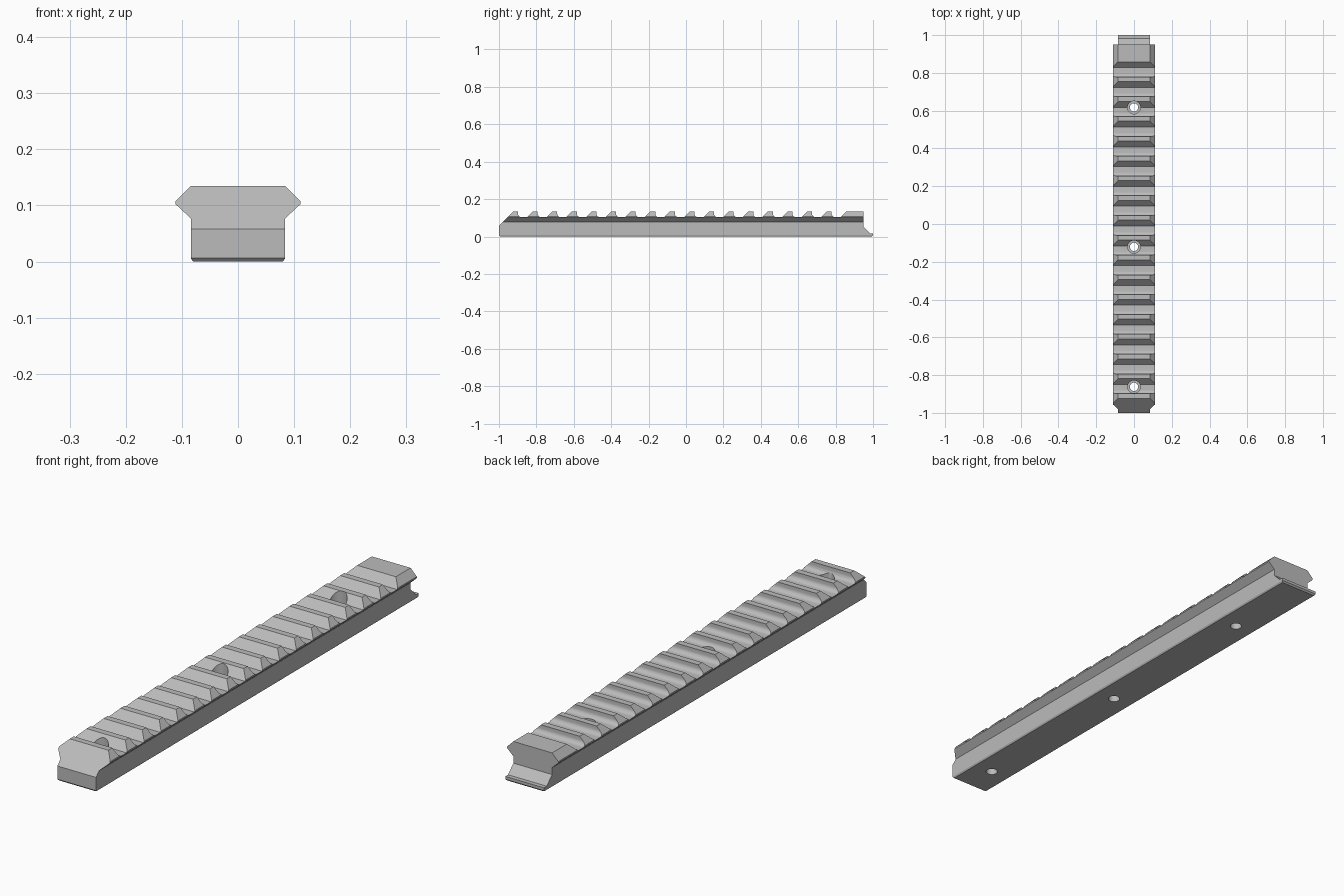
import bpy
import math
from mathutils import Vector

cube = bpy.data.objects.get("Cube")
if cube:
    bpy.data.objects.remove(cube)

PITCH, TEETH = 0.1048, 17
FLOOR, TOP = 0.104, 0.135
FIRST = -0.954          # where the first tooth ramp meets slot level
FILLET = 0.018
HOLES = (-0.862, -0.121, 0.617)

metal = bpy.data.materials.new("grey_metal")
metal.use_nodes = True
grey = (0.5, 0.5, 0.5, 1)
metal.diffuse_color = grey
metal.node_tree.nodes["Principled BSDF"].inputs["Base Color"].default_value = grey


def prism(name, points, place, half):
    """Extrude a closed 2D outline between -half and +half."""
    n = len(points)
    verts = [place(a, b, d) for d in (-half, half) for a, b in points]
    faces = [(i, (i + 1) % n, n + (i + 1) % n, n + i) for i in range(n)]
    faces += [tuple(reversed(range(n))), tuple(range(n, 2 * n))]
    mesh = bpy.data.meshes.new(name)
    mesh.from_pydata(verts, [], faces)
    obj = bpy.data.objects.new(name, mesh)
    bpy.context.collection.objects.link(obj)
    bpy.context.view_layer.objects.active = obj
    bpy.ops.object.select_all(action='DESELECT')
    obj.select_set(True)
    bpy.ops.object.mode_set(mode='EDIT')
    bpy.ops.mesh.select_all(action='SELECT')
    bpy.ops.mesh.normals_make_consistent(inside=False)
    bpy.ops.object.mode_set(mode='OBJECT')
    return obj


def combine(target, tool, operation):
    """Apply a boolean and discard the tool."""
    mod = target.modifiers.new(operation, 'BOOLEAN')
    mod.operation, mod.object, mod.solver = operation, tool, 'EXACT'
    tool.hide_render = True
    bpy.context.view_layer.objects.active = target
    bpy.ops.object.modifier_apply(modifier=mod.name)
    bpy.data.objects.remove(tool)


# Dovetail cross-section, mirrored about the centre
half_section = [(0.080, 0), (0.084, 0.006), (0.084, 0.077), (0.111, 0.102),
                (0.111, 0.108), (0.071, 0.148)]
section = half_section + [(-x, z) for x, z in reversed(half_section)]
rail = prism("rail", section, lambda x, z, d: (x, d, z), 1.1)

# Side outline: front ramp, ramped teeth with filleted backs, end block, lip
outline = [(-0.98, -0.014), (-1, 0.006), (-1, 0.058)]
rise = TOP - FLOOR
for i in range(TEETH):
    s = FIRST + i * PITCH
    if i:
        outline.append((s, FLOOR))
    outline += [(s + rise, TOP), (s + 0.056, TOP)]
    for k in range(7):
        a = math.pi / 2 * k / 6
        outline.append((s + 0.056 + FILLET * (1 - math.cos(a)),
                        FLOOR + FILLET * (1 - math.sin(a))))
end = FIRST + TEETH * PITCH
outline += [(end, FLOOR), (end + rise, TOP), (0.95, TOP), (0.95, 0.050),
            (0.983, 0.017), (1, 0.017), (1, 0.006), (0.98, -0.014)]
side = prism("side_cutter", outline, lambda y, z, d: (d, y, z), 0.3)
combine(rail, side, 'INTERSECT')


# Counterbored screw holes
def bore(y, radius, low, high):
    bpy.ops.mesh.primitive_cylinder_add(vertices=32, radius=radius, depth=high - low,
                                        location=Vector((0, y, (low + high) / 2)))
    tool = bpy.context.object
    tool.name = "bore_cutter"
    combine(rail, tool, 'DIFFERENCE')


for y in HOLES:
    bore(y, 0.022, -0.1, 0.3)
    bore(y, 0.034, 0.06, 0.3)

rail.data.materials.clear()
rail.data.materials.append(metal)
bpy.ops.object.select_all(action='DESELECT')
rail.select_set(True)
bpy.context.view_layer.objects.active = rail
bpy.ops.object.shade_smooth_by_angle(angle=math.radians(30))
